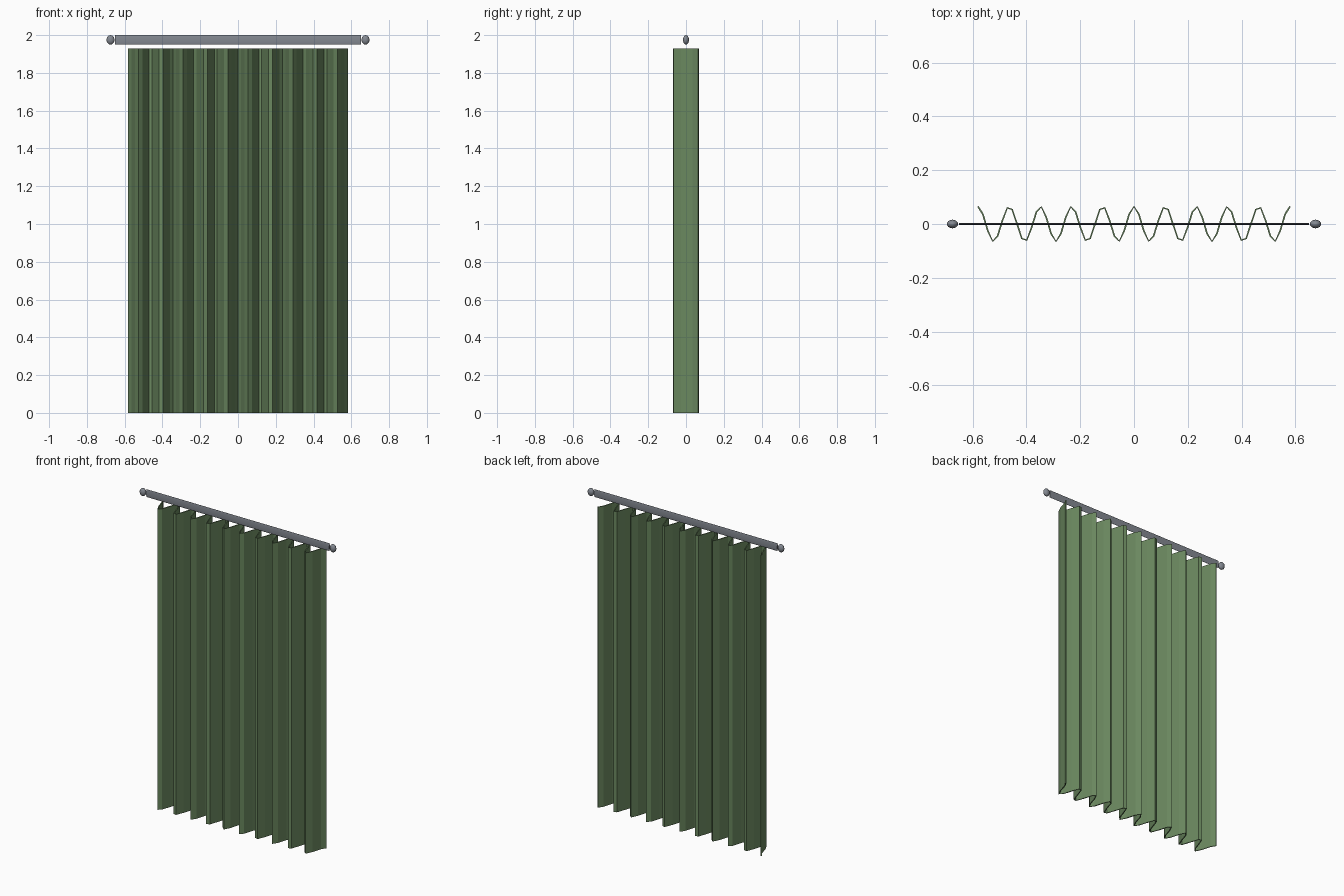
import bpy, bmesh, math

if "Cube" in bpy.data.objects:
    bpy.data.objects.remove(bpy.data.objects["Cube"])


def material(name, rgb):
    m = bpy.data.materials.new(name)
    m.use_nodes = True
    m.diffuse_color = (*rgb, 1)
    m.node_tree.nodes["Principled BSDF"].inputs["Base Color"].default_value = (*rgb, 1)
    return m


green = material("green cloth", (0.145, 0.245, 0.115))
metal = material("grey metal", (0.23, 0.25, 0.285))

# Pleated cloth: a cosine strip swept upward, then given thickness
WIDTH, DEPTH, TOP, FOLDS, STEPS = 1.16, 0.065, 1.93, 10, 64
bm = bmesh.new()
rows = []
for z in (0, 0.02, TOP - 0.02, TOP):
    row = []
    for i in range(STEPS + 1):
        t = i / STEPS
        y = DEPTH * math.cos(2 * math.pi * FOLDS * t)
        row.append(bm.verts.new(((t - 0.5) * WIDTH, y, z)))
    rows.append(row)
for low, high in zip(rows, rows[1:]):
    for i in range(STEPS):
        bm.faces.new((low[i], low[i + 1], high[i + 1], high[i]))
mesh = bpy.data.meshes.new("curtain")
bm.to_mesh(mesh)
bm.free()
mesh.materials.append(green)
curtain = bpy.data.objects.new("curtain", mesh)
bpy.context.collection.objects.link(curtain)
thick = curtain.modifiers.new("thickness", 'SOLIDIFY')
thick.thickness = 0.006
thick.offset = 0


def finish(name):
    ob = bpy.context.object
    ob.name = name
    ob.data.materials.append(metal)
    bpy.ops.object.shade_smooth_by_angle(angle=math.radians(40))
    return ob


# Flattened rod
bpy.ops.mesh.primitive_cylinder_add(vertices=24, radius=1, depth=1.3,
                                    location=(0, 0, 1.975),
                                    rotation=(0, math.pi / 2, 0))
rod = finish("rod")
rod.scale = (0.025, 0.003, 1)

# Finials at both ends
for side, x in (("left", 0.675), ("right", -0.675)):
    bpy.ops.mesh.primitive_uv_sphere_add(segments=16, ring_count=10, radius=1,
                                         location=(x, 0, 1.975))
    finish(side + "_finial").scale = (0.021, 0.016, 0.025)
